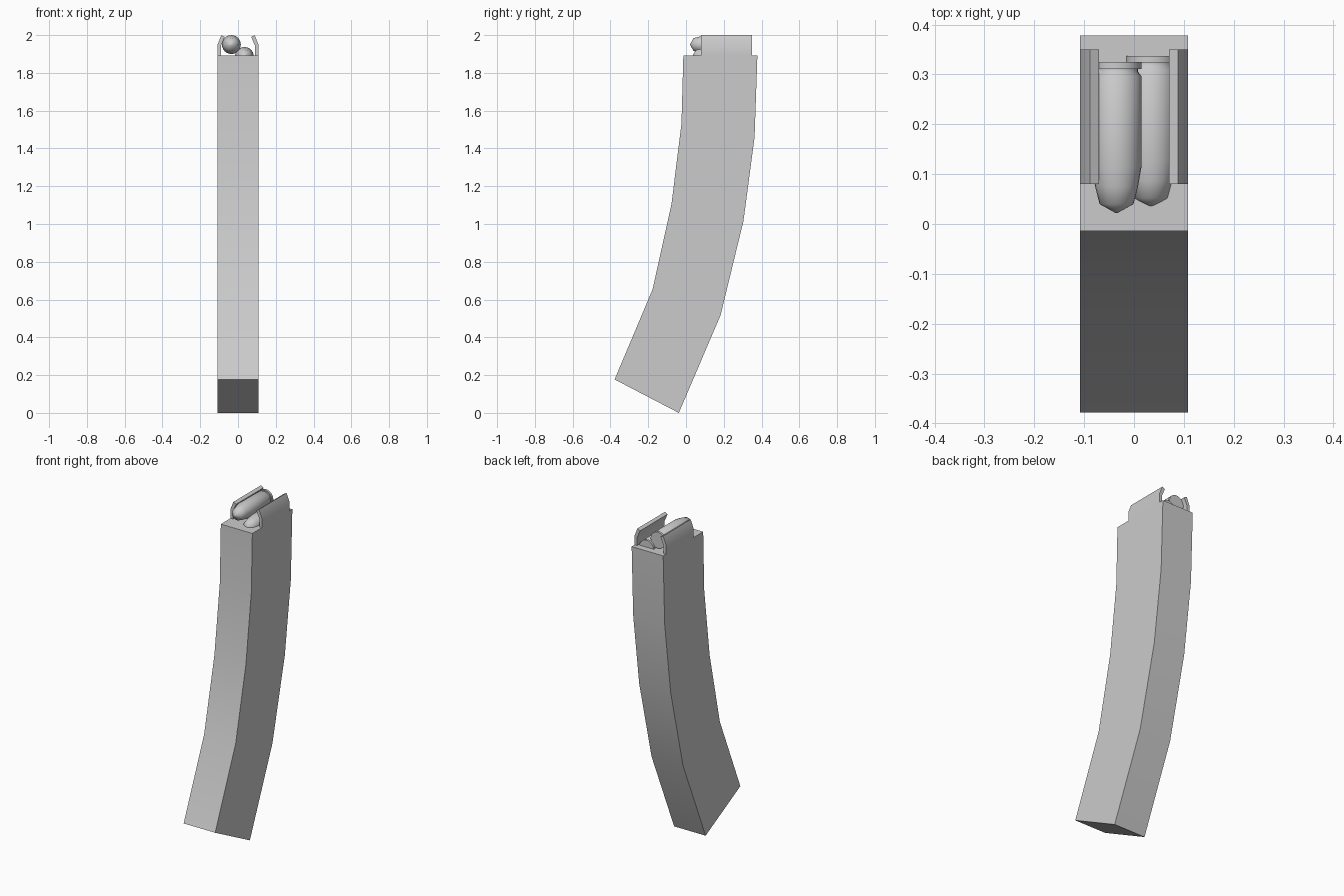
import bpy, bmesh, math

if "Cube" in bpy.data.objects:
    bpy.data.objects.remove(bpy.data.objects["Cube"])

steel = bpy.data.materials.new("grey_steel")
steel.diffuse_color = (0.6, 0.6, 0.6, 1)
steel.use_nodes = True
steel.node_tree.nodes["Principled BSDF"].inputs["Base Color"].default_value = steel.diffuse_color


def finish(name, bm, angle):
    bmesh.ops.remove_doubles(bm, verts=bm.verts, dist=1e-5)
    bmesh.ops.recalc_face_normals(bm, faces=bm.faces)
    mesh = bpy.data.meshes.new(name)
    bm.to_mesh(mesh)
    bm.free()
    mesh.materials.append(steel)
    ob = bpy.data.objects.new(name, mesh)
    bpy.context.collection.objects.link(ob)
    bpy.ops.object.select_all(action='DESELECT')
    ob.select_set(True)
    bpy.context.view_layer.objects.active = ob
    bpy.ops.object.shade_smooth_by_angle(angle=math.radians(angle))
    return ob


def loft(name, loops, angle=30):
    """Skin a list of equal-length closed loops and cap both ends."""
    bm = bmesh.new()
    rows = [[bm.verts.new(p) for p in loop] for loop in loops]
    for a, b in zip(rows, rows[1:]):
        for i in range(len(a)):
            j = (i + 1) % len(a)
            bm.faces.new((a[i], a[j], b[j], b[i]))
    bm.faces.new(rows[0])
    bm.faces.new(rows[-1])
    return finish(name, bm, angle)


# Curved box body: front and back edges (y, z) from top to bottom
W = 0.108
front = [(-0.014, 1.893), (-0.024, 1.53), (-0.077, 1.105), (-0.177, 0.654), (-0.378, 0.177)]
back = [(0.378, 1.893), (0.363, 1.46), (0.304, 1.015), (0.183, 0.517), (-0.038, 0.0)]
loft("curved_body", [[(-W, *f), (W, *f), (W, *b), (-W, *b)] for f, b in zip(front, back)])

# Feed lips: bent plates, flush with the body sides
lip = [(W, 1.893), (W, 1.95), (0.088, 2.0), (0.07, 1.99), (0.09, 1.944), (0.09, 1.893)]
for side, label in ((-1, "left"), (1, "right")):
    loft(label + "_feed_lip", [[(side * x, y, z) for x, z in lip] for y in (0.08, 0.35)])

# Cartridges: lathed about the y axis, (y, radius) from nose to rim
SHAPE = [(0.022, 0.002), (0.04, 0.034), (0.075, 0.043), (0.115, 0.05),
         (0.296, 0.05), (0.306, 0.043), (0.311, 0.043), (0.311, 0.05), (0.325, 0.05)]
SIDES = 24
for name, cx, cz, dy in (("upper_cartridge", -0.035, 1.95, 0), ("lower_cartridge", 0.034, 1.887, 0.012)):
    loops = [[(cx + r * math.cos(2 * math.pi * i / SIDES), y + dy,
               cz + r * math.sin(2 * math.pi * i / SIDES)) for i in range(SIDES)]
             for y, r in SHAPE]
    loft(name, loops, 50)
